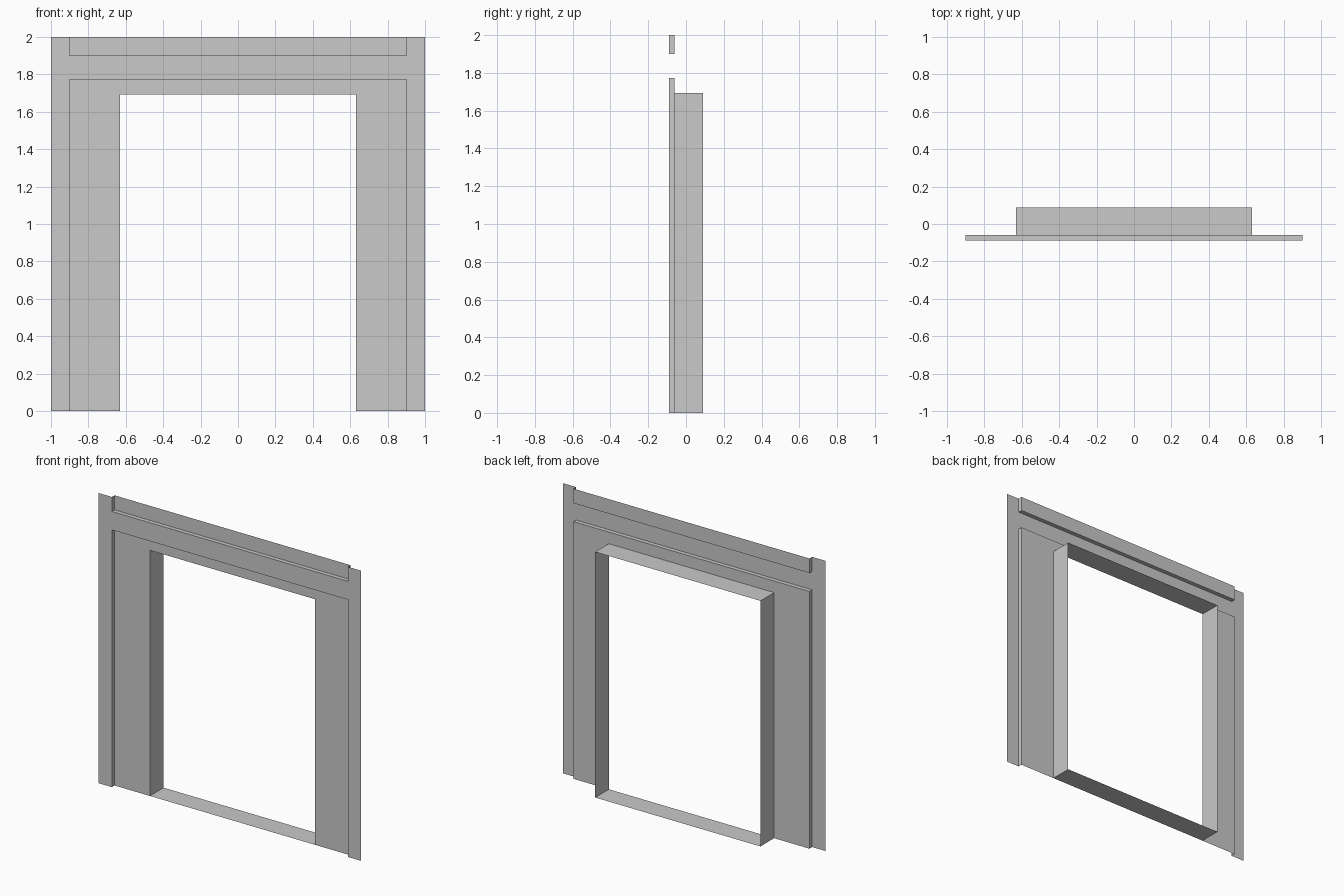
import bpy
import bmesh

cube = bpy.data.objects.get("Cube")
if cube:
    bpy.data.objects.remove(cube, do_unlink=True)

# Depth planes: flange, recessed panel, back of the lining
FLANGE_Y, PANEL_Y, BACK_Y = -0.089, -0.06, 0.089
# Half widths and heights
OUTER_X, RECESS_X, OPENING_X = 1.0, 0.9, 0.63
TOP_Z, UPPER_Z, RECESS_Z, OPENING_Z = 2.0, 1.9, 1.773, 1.693

grey = bpy.data.materials.new("light_grey")
grey.use_nodes = True
colour = (0.585, 0.585, 0.585, 1.0)
grey.diffuse_color = colour
grey.node_tree.nodes["Principled BSDF"].inputs["Base Color"].default_value = colour


def finish(name, bm):
    bm.normal_update()
    mesh = bpy.data.meshes.new(name)
    bm.to_mesh(mesh)
    bm.free()
    mesh.materials.append(grey)
    obj = bpy.data.objects.new(name, mesh)
    bpy.context.collection.objects.link(obj)


def mirrored(right_half):
    """Complete an x, z path across the centre line."""
    return right_half + [(-x, z) for x, z in reversed(right_half)]


def sheet(name, rectangles, y):
    """Flat forward-facing sheet made of (x0, x1, z0, z1) rectangles."""
    bm = bmesh.new()
    for x0, x1, z0, z1 in rectangles:
        corners = [(x0, z0), (x1, z0), (x1, z1), (x0, z1)]
        bm.faces.new([bm.verts.new((x, y, z)) for x, z in corners])
    bmesh.ops.remove_doubles(bm, verts=bm.verts[:], dist=0.0001)
    finish(name, bm)


def both_sides(x0, x1, *levels):
    """Matching left and right columns split at the given heights."""
    return [(a, b, low, high) for a, b in ((x0, x1), (-x1, -x0))
            for low, high in zip(levels, levels[1:])]


def reveal(name, path, y0, y1, closed=False):
    """Thin return running from y0 to y1 along an x, z path."""
    bm = bmesh.new()
    near = [bm.verts.new((x, y0, z)) for x, z in path]
    far = [bm.verts.new((x, y1, z)) for x, z in path]
    for i in range(len(path) if closed else len(path) - 1):
        j = (i + 1) % len(path)
        bm.faces.new((near[i], near[j], far[j], far[i]))
    finish(name, bm)


# Front flange: two side strips joined by a cross band
sheet("front_flange",
      both_sides(RECESS_X, OUTER_X, 0, RECESS_Z, UPPER_Z, TOP_Z)
      + [(-RECESS_X, RECESS_X, RECESS_Z, UPPER_Z)], FLANGE_Y)

# Recessed panels around the opening and along the top
sheet("surround_panel",
      both_sides(OPENING_X, RECESS_X, 0, OPENING_Z, RECESS_Z)
      + [(-OPENING_X, OPENING_X, OPENING_Z, RECESS_Z)], PANEL_Y)
sheet("top_panel", [(-RECESS_X, RECESS_X, UPPER_Z, TOP_Z)], PANEL_Y)

# Returns stepping from the flange back to the panels
reveal("surround_return", mirrored([(RECESS_X, 0), (RECESS_X, RECESS_Z)]),
       FLANGE_Y, PANEL_Y)
reveal("top_return", mirrored([(RECESS_X, TOP_Z), (RECESS_X, UPPER_Z)])[::-1],
       FLANGE_Y, PANEL_Y)

# Lining of the opening: jambs, head and sill
reveal("opening_lining", mirrored([(OPENING_X, 0), (OPENING_X, OPENING_Z)]),
       PANEL_Y, BACK_Y, closed=True)
